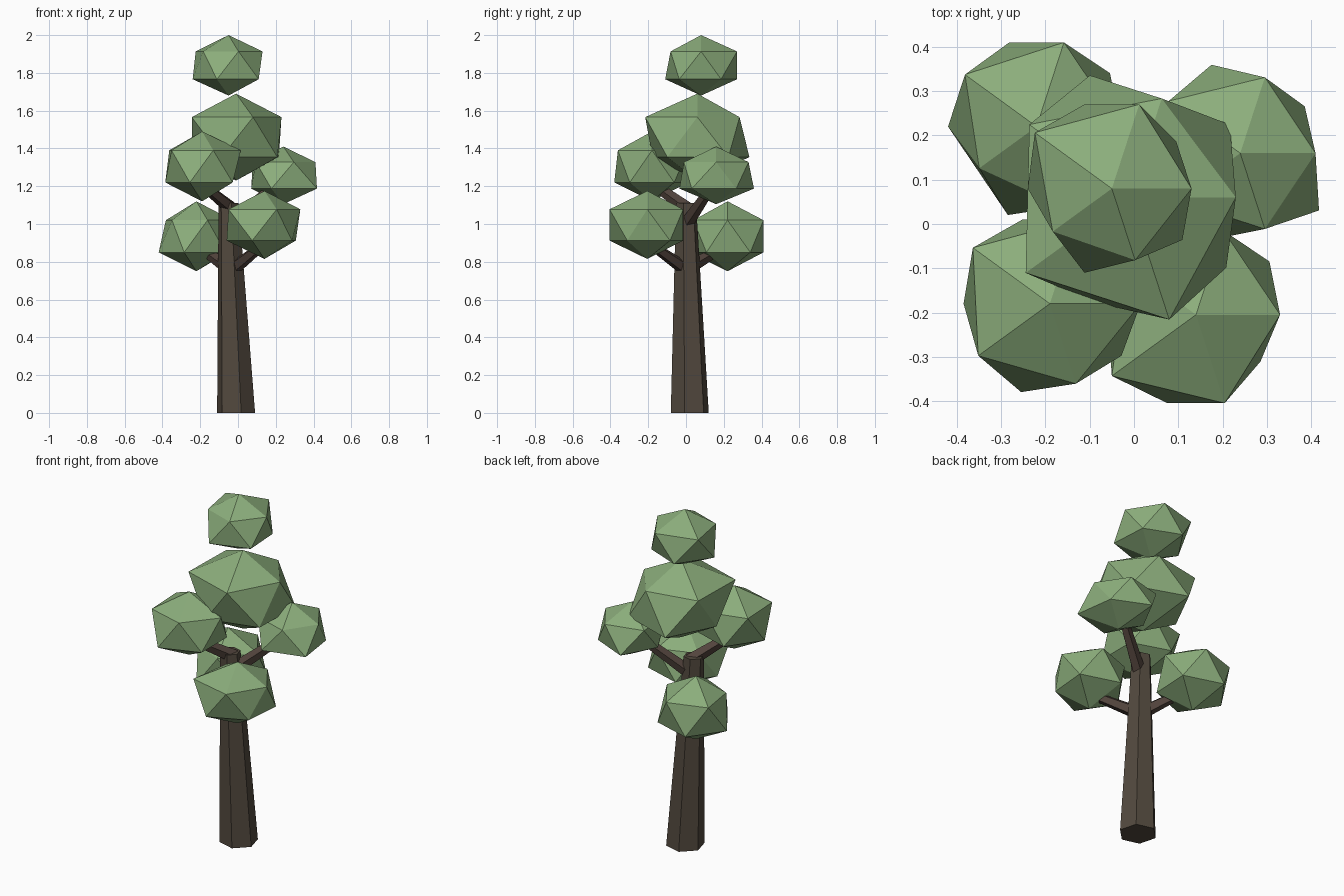
import bpy, math
from mathutils import Vector

if "Cube" in bpy.data.objects:
    bpy.data.objects.remove(bpy.data.objects["Cube"])


def material(name, rgb):
    m = bpy.data.materials.new(name)
    m.diffuse_color = (*rgb, 1)
    m.use_nodes = True
    m.node_tree.nodes["Principled BSDF"].inputs["Base Color"].default_value = m.diffuse_color
    return m


LEAF = material("leaf_green", (0.26, 0.42, 0.20))
BARK = material("trunk_brown", (0.085, 0.066, 0.048))
BRANCH = material("branch_brown", (0.085, 0.058, 0.046))


def add_mesh(name, verts, faces, mat):
    me = bpy.data.meshes.new(name)
    me.from_pydata([tuple(v) for v in verts], [], faces)
    me.materials.append(mat)
    ob = bpy.data.objects.new(name, me)
    bpy.context.collection.objects.link(ob)


def ring(c, u, v, r, n, start):
    return [c + r * (u * math.cos(a) + v * math.sin(a))
            for a in (start + 2 * math.pi * i / n for i in range(n))]


def tapered(name, p0, p1, r0, r1, n, mat, u, v, start=0.0):
    verts = ring(Vector(p0), u, v, r0, n, start) + ring(Vector(p1), u, v, r1, n, start)
    faces = [(i, (i + 1) % n, n + (i + 1) % n, n + i) for i in range(n)]
    faces += [tuple(reversed(range(n))), tuple(range(n, 2 * n))]
    add_mesh(name, verts, faces, mat)


# Trunk: leaning six-sided taper
tapered("trunk", (-0.01, 0.02, 0), (-0.05, 0.0, 1.11), 0.104, 0.055, 6, BARK,
        Vector((1, 0, 0)), Vector((0, 1, 0)), math.radians(-15))

# Branches: start and end points
BRANCHES = {
    "branch_front_left": ((-0.03, 0.01, 1.08), (-0.19, -0.17, 1.21)),
    "branch_back_right": ((-0.04, 0.0, 1.0), (0.18, 0.13, 1.19)),
    "branch_back_left": ((-0.04, 0.0, 0.76), (-0.18, 0.17, 0.86)),
    "branch_front_right": ((-0.03, 0.0, 0.76), (0.12, -0.17, 0.88)),
}
for name, (p0, p1) in BRANCHES.items():
    d = (Vector(p1) - Vector(p0)).normalized()
    side = d.cross(Vector((0, 0, 1))).normalized()
    tapered(name, p0, p1, 0.038, 0.026, 5, BRANCH, side, side.cross(d), math.pi / 2)


# Leaf clumps: uneven icosahedra, radii listed every 36 degrees,
# alternating between the upper and lower ring
def clump(name, cx, cy, bottom, top, radii):
    cz, h = (top + bottom) / 2, (top - bottom) / 2
    verts = [Vector((cx, cy, top)), Vector((cx, cy, bottom))]
    for i, r in enumerate(radii):
        a = math.radians(36 * i)
        z = cz + 0.46 * h * (1 if i % 2 == 0 else -1)
        verts.append(Vector((cx + r * math.cos(a), cy + r * math.sin(a), z)))
    faces = []
    for i in range(0, 10, 2):
        a, b, c, d = (2 + (i + k) % 10 for k in range(4))
        faces += [(0, a, c), (a, b, c), (b, d, c), (1, d, b)]
    add_mesh(name, verts, faces, LEAF)


clump("leaves_top", -0.05, 0.08, 1.68, 2.0,
      [.18, .18, .2, .2, .215, .19, .165, .2, .17, .197])
clump("leaves_crown", -0.01, 0.06, 1.23, 1.69,
      [.24, .28, .235, .29, .28, .23, .29, .25, .29, .27])
clump("leaves_front_left", -0.19, -0.18, 1.12, 1.49,
      [.205, .2, .2, .2, .215, .195, .2, .21, .19, .2])
clump("leaves_back_right", 0.24, 0.16, 1.105, 1.41,
      [.17, .18, .18, .21, .2, .17, .18, .205, .18, .22])
clump("leaves_back_left", -0.22, 0.22, 0.75, 1.12,
      [.19, .205, .2, .2, .2, .2, .16, .21, .19, .19])
clump("leaves_front_right", 0.14, -0.205, 0.815, 1.175,
      [.19, .205, .2, .2, .19, .2, .235, .21, .21, .18])
